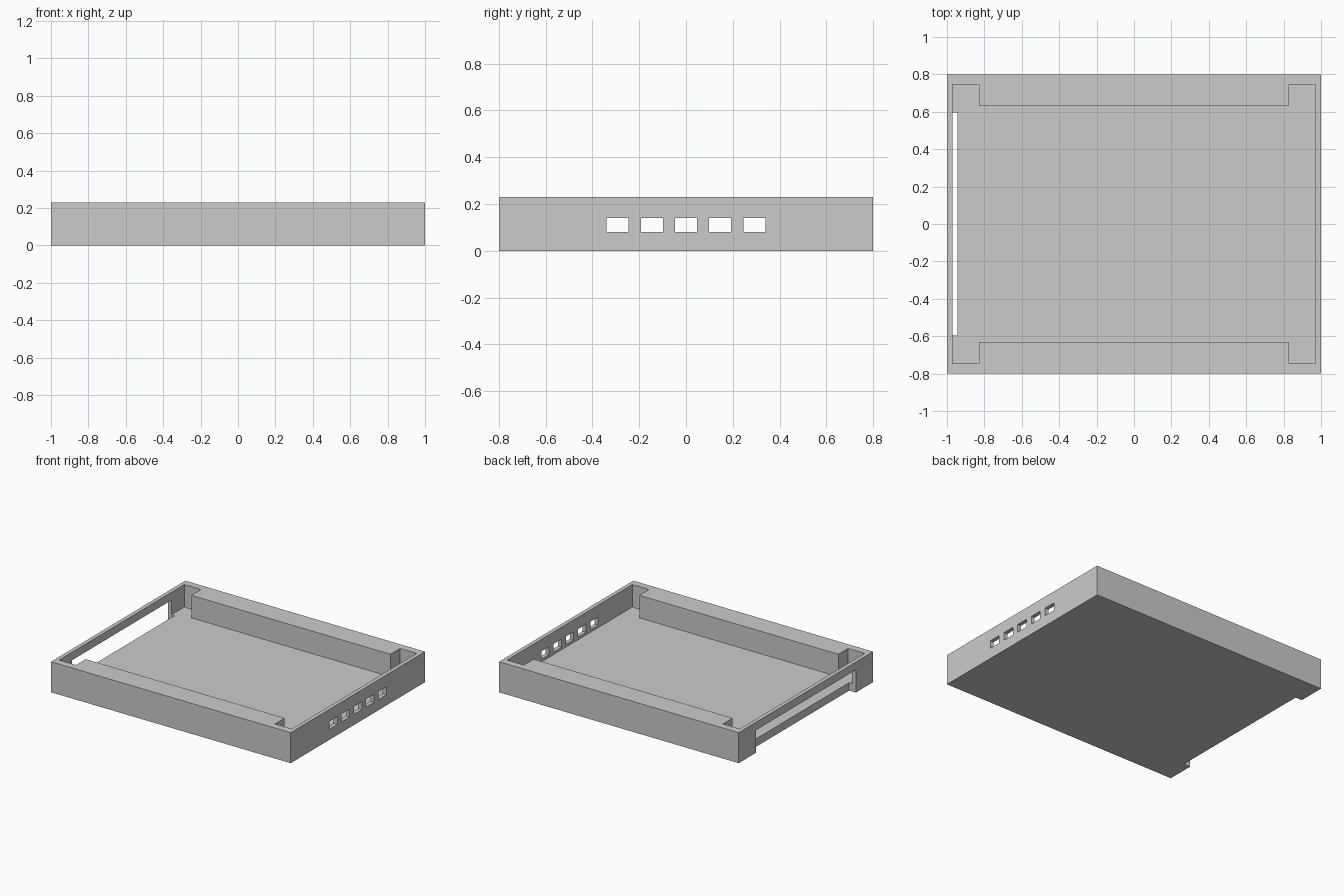
import bpy
import bmesh

default_cube = bpy.data.objects.get("Cube")
if default_cube:
    bpy.data.objects.remove(default_cube, do_unlink=True)

HEIGHT = 0.23
FLOOR = 0.06

grey = bpy.data.materials.new("plain_grey")
grey.use_nodes = True
colour = (0.6, 0.6, 0.6, 1)
grey.diffuse_color = colour
grey.node_tree.nodes["Principled BSDF"].inputs["Base Color"].default_value = colour


def prism(name, outline, bottom, top):
    """Extrude a flat outline from bottom to top."""
    bm = bmesh.new()
    face = bm.faces.new([bm.verts.new((x, y, bottom)) for x, y in outline])
    geom = bmesh.ops.extrude_face_region(bm, geom=[face])["geom"]
    verts = [g for g in geom if isinstance(g, bmesh.types.BMVert)]
    bmesh.ops.translate(bm, verts=verts, vec=(0, 0, top - bottom))
    bmesh.ops.recalc_face_normals(bm, faces=bm.faces)
    mesh = bpy.data.meshes.new(name)
    bm.to_mesh(mesh)
    bm.free()
    mesh.materials.append(grey)
    obj = bpy.data.objects.new(name, mesh)
    bpy.context.collection.objects.link(obj)
    return obj


def box(name, x, y, z):
    outline = [(x[0], y[0]), (x[1], y[0]), (x[1], y[1]), (x[0], y[1])]
    return prism(name, outline, *z)


def cut(target, cutter):
    """Subtract the cutter and discard it."""
    cutter.hide_render = True
    mod = target.modifiers.new("cut", "BOOLEAN")
    mod.operation = "DIFFERENCE"
    mod.solver = "EXACT"
    mod.object = cutter
    bpy.context.view_layer.objects.active = target
    bpy.ops.object.modifier_apply(modifier=mod.name)
    bpy.data.objects.remove(cutter, do_unlink=True)


# Solid tray block
tray = box("tray", (-1, 1), (-0.8, 0.8), (0, HEIGHT))

# Cavity, leaving thick ledges along front and back with corner pockets
quarter = [(0.97, 0.745), (0.83, 0.745), (0.83, 0.63)]
back = quarter + [(-x, y) for x, y in reversed(quarter)]
front = [(-x, -y) for x, y in back]
cut(tray, prism("cavity_cutter", back + front, FLOOR, HEIGHT + 0.1))

# Long opening through one side wall and the floor edge, under a top bar
cut(tray, box("opening_cutter", (-1.1, -0.945), (-0.595, 0.595), (-0.1, 0.17)))

# Row of five ports in the opposite wall
for i in range(-2, 3):
    y = i * 0.146
    cut(tray, box("port_cutter", (0.9, 1.1), (y - 0.047, y + 0.047), (0.08, 0.14)))
